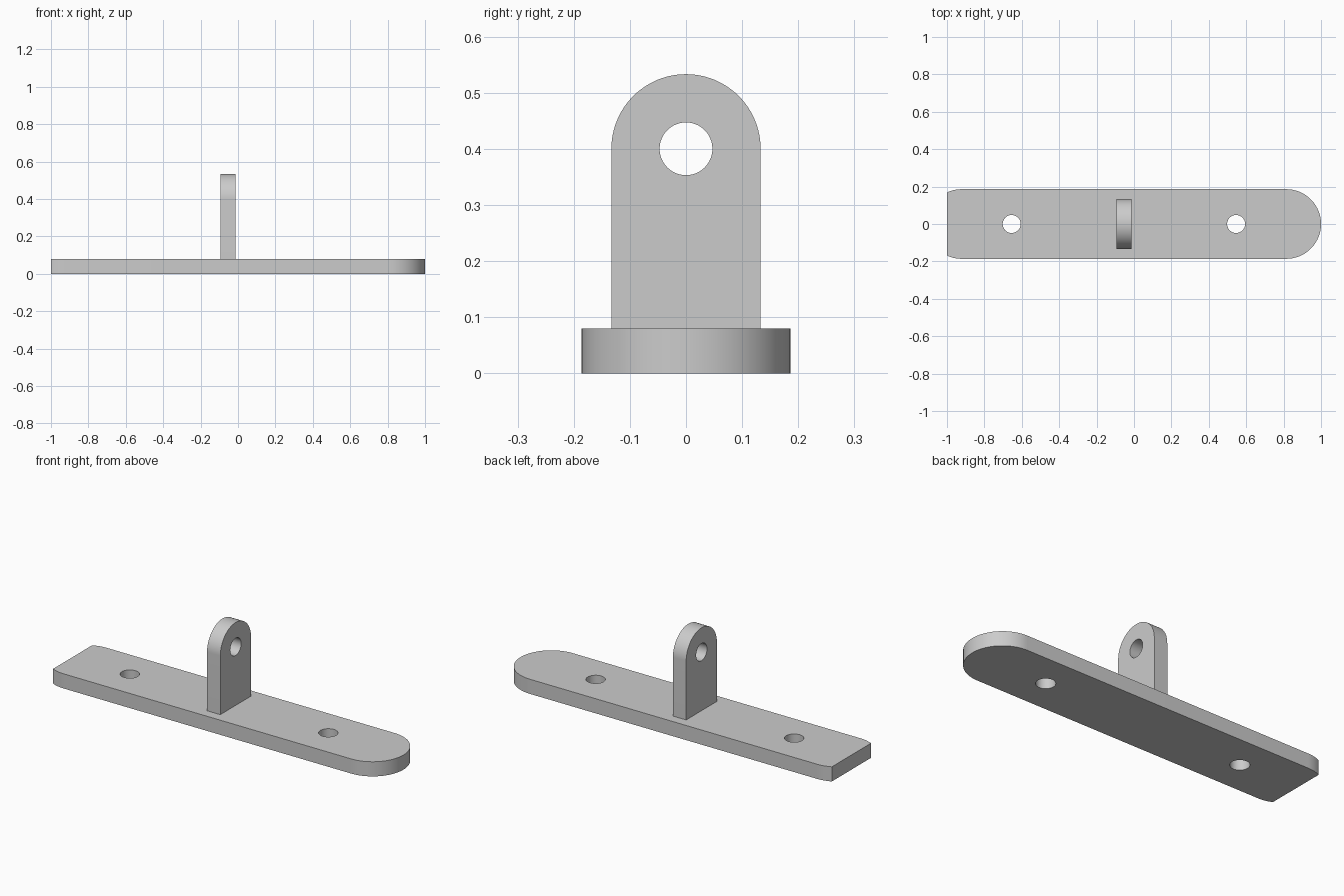
import bpy, bmesh
from math import sin, cos, pi, acos
from mathutils import Matrix, Vector

if "Cube" in bpy.data.objects:
    bpy.data.objects.remove(bpy.data.objects["Cube"])


def arc(cx, cy, r, a0, a1, n):
    return [(cx + r * cos(a0 + (a1 - a0) * i / n),
             cy + r * sin(a0 + (a1 - a0) * i / n)) for i in range(n + 1)]


def circle(cx, cy, r, n=64):
    return arc(cx, cy, r, 0, 2 * pi, n)[:-1]


def extruded(name, loops, depth, matrix):
    """Fill an outline with holes, extrude it and place it."""
    bm = bmesh.new()
    edges = []
    for loop in loops:
        vs = [bm.verts.new((u, v, 0)) for u, v in loop]
        edges += [bm.edges.new((vs[i - 1], vs[i])) for i in range(len(vs))]
    bmesh.ops.triangle_fill(bm, edges=edges, use_beauty=True, normal=Vector((0, 0, 1)))
    ext = bmesh.ops.extrude_face_region(bm, geom=bm.faces[:], use_keep_orig=True)
    top = [g for g in ext["geom"] if isinstance(g, bmesh.types.BMVert)]
    bmesh.ops.translate(bm, verts=top, vec=(0, 0, depth))
    bmesh.ops.transform(bm, verts=bm.verts, matrix=matrix)
    bmesh.ops.recalc_face_normals(bm, faces=bm.faces[:])
    mesh = bpy.data.meshes.new(name)
    bm.to_mesh(mesh)
    bm.free()
    obj = bpy.data.objects.new(name, mesh)
    bpy.context.collection.objects.link(obj)
    bpy.ops.object.select_all(action='DESELECT')
    obj.select_set(True)
    bpy.context.view_layer.objects.active = obj
    bpy.ops.object.shade_smooth_by_angle(angle=pi / 7.2)
    return obj


MID = -0.054      # lug centre along x
HALF_W = 0.186    # base half width
THICK = 0.08

# Base plate: rounded right end, clipped rounded left end, two bolt holes
right_c = 1 - HALF_W
left_c = 2 * MID - right_c
clip = acos((-1 - left_c) / HALF_W)
outline = (arc(right_c, 0, HALF_W, -pi / 2, pi / 2, 48)
           + arc(left_c, 0, HALF_W, pi / 2, clip, 8)
           + arc(left_c, 0, HALF_W, 2 * pi - clip, 1.5 * pi, 8))
bolt_holes = [circle(MID + s * 0.6, 0, 0.048) for s in (-1, 1)]
extruded("base_plate", [outline] + bolt_holes, THICK, Matrix.Identity(4))

# Upright lug: round top with a pin hole, profile in the y-z plane
lug = [(-0.133, THICK), (0.133, THICK)] + arc(0, 0.4, 0.133, 0, pi, 48)
to_yz = Matrix(((0, 0, 1, MID - 0.04), (1, 0, 0, 0), (0, 1, 0, 0), (0, 0, 0, 1)))
extruded("upright_lug", [lug, circle(0, 0.4, 0.047)], 0.08, to_yz)
